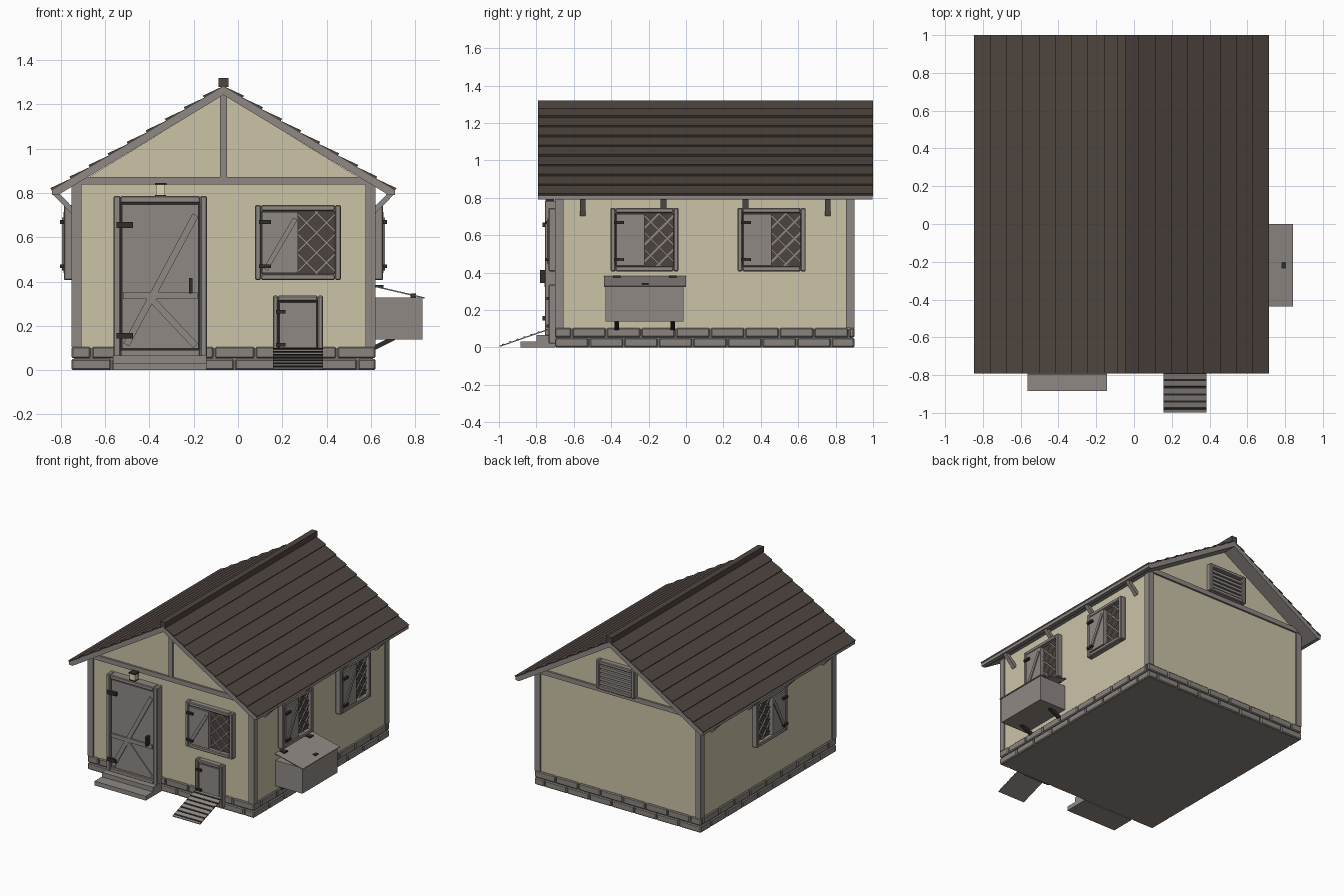
import bpy, bmesh, math

if "Cube" in bpy.data.objects:
    bpy.data.objects.remove(bpy.data.objects["Cube"])

def mat(name, r, g, b):
    lin = [((v / 255 + 0.055) / 1.055) ** 2.4 for v in (r, g, b)]
    m = bpy.data.materials.new(name)
    m.diffuse_color = (*lin, 1)
    m.use_nodes = True
    m.node_tree.nodes["Principled BSDF"].inputs["Base Color"].default_value = m.diffuse_color
    return m

CREAM = mat("cream plaster", 203, 195, 167)
GREY = mat("weathered grey wood", 144, 137, 132)
STONE = mat("grey stone", 138, 132, 126)
ROOF = mat("dark brown shingle", 79, 69, 63)
GLASS = mat("dark glass", 76, 68, 64)
IRON = mat("dark iron", 48, 45, 43)
GLOW = mat("pale lamp glass", 225, 215, 185)

CX = -0.066                      # house centre line
XL, XR, YF, YB = -0.742, 0.611, -0.69, 0.89   # wall planes

# Frames map (u across, v up, w outward) to world space
world = lambda u, v, w: (u, -w, v)
side = lambda u, v, w: (w, u, v)
front = lambda u, v, w: (u, YF - w, v)
back = lambda u, v, w: (u, YB + w, v)
right = lambda u, v, w: (XR + w, u, v)
left = lambda u, v, w: (XL - w, u, v)

def rect(u0, v0, u1, v1, w0, w1):
    return [(u0, v0), (u1, v0), (u1, v1), (u0, v1)], w0, w1

def bar(u0, v0, u1, v1, width, w0, w1):
    l = math.hypot(u1 - u0, v1 - v0)
    a, b = -(v1 - v0) / l * width / 2, (u1 - u0) / l * width / 2
    return [(u0 + a, v0 + b), (u0 - a, v0 - b), (u1 - a, v1 - b), (u1 + a, v1 + b)], w0, w1

def border(u0, v0, u1, v1, t, w0, w1):
    return [rect(u0, v0, u0 + t, v1, w0, w1), rect(u1 - t, v0, u1, v1, w0, w1),
            rect(u0 + t, v0, u1 - t, v0 + t, w0, w1), rect(u0 + t, v1 - t, u1 - t, v1, w0, w1)]

def part(name, frame, material, prisms, bevel=0):
    bm = bmesh.new()
    for poly, w0, w1 in prisms:
        a = [bm.verts.new(frame(u, v, w0)) for u, v in poly]
        b = [bm.verts.new(frame(u, v, w1)) for u, v in poly]
        bm.faces.new(a)
        bm.faces.new(b[::-1])
        for i in range(len(a)):
            j = (i + 1) % len(a)
            bm.faces.new((a[i], b[i], b[j], a[j]))
    bmesh.ops.recalc_face_normals(bm, faces=bm.faces)
    me = bpy.data.meshes.new(name)
    bm.to_mesh(me)
    bm.free()
    me.materials.append(material)
    ob = bpy.data.objects.new(name, me)
    bpy.context.collection.objects.link(ob)
    if bevel:
        mod = ob.modifiers.new("bevel", 'BEVEL')
        mod.width, mod.segments = bevel, 1
    return ob

# Walls with gables, and foundation
part("walls", world, CREAM, [([(XL, 0.1), (XR, 0.1), (XR, 0.83), (CX, 1.245), (XL, 0.83)], -YB, -YF)])
part("foundation", world, STONE, [rect(XL, 0, XR, 0.104, -YB, -YF)])

# Two courses of stone bricks round the base
for nm, fr, u0, u1 in (("front", front, XL - .01, XR + .01), ("back", back, XL - .01, XR + .01),
                       ("right", right, YF - .01, YB + .01), ("left", left, YF - .01, YB + .01)):
    bricks = []
    for row in (0, 1):
        u = u0 - row * 0.0925
        while u < u1 - 0.02:
            lo, hi = max(u, u0), min(u + 0.178, u1)
            bricks.append(rect(lo, 0.001 + row * 0.053, hi, 0.05 + row * 0.055, -0.01, 0.011))
            u += 0.185
    part(nm + "_bricks", fr, STONE, bricks, 0.006)

# Corner posts, tie beams, king post
posts = []
for x0 in (XL - 0.01, XR - 0.035):
    for w0 in (-YB - 0.01, -YF - 0.035):
        posts.append(rect(x0, 0.104, x0 + 0.045, 0.84, w0, w0 + 0.045))
part("corner_posts", world, GREY, posts)
for nm, fr in (("front", front), ("back", back)):
    part(nm + "_tie_beam", fr, GREY, [rect(XL - 0.008, 0.838, XR + 0.008, 0.873, -0.01, 0.014)])
part("king_post", front, GREY, [rect(CX - 0.016, 0.873, CX + 0.016, 1.245, -0.01, 0.012)])

# Roof deck, shingle courses, ridge cap, eave brackets
E = 0.775
part("roof_deck", world, GREY, [([(CX - E, 0.812), (CX, 1.282), (CX + E, 0.812), (CX + E, 0.792),
     (CX + 0.748, 0.790), (CX, 1.243), (CX - 0.748, 0.790), (CX - E, 0.792)], -0.998, 0.79)])
N = 9
courses, struts = [], []
for s in (-1, 1):
    def slope(t, h):
        return CX + s * (E * (1 - t) + 0.517 * h), 0.811 + 0.47 * t + 0.856 * h
    for i in range(N):
        a, b = i / N, (i + 1) / N
        courses.append(([slope(a, 0), slope(b, 0), slope(b, 0.002), slope(a, 0.013)], -1.0, 0.792))
    for y in (-0.553, -0.12, 0.318, 0.757):
        struts.append(bar(CX + s * 0.675, 0.712, CX + s * 0.76, 0.8, 0.024, -y - 0.015, -y + 0.015))
part("roof_shingles", world, ROOF, courses)
part("ridge_cap", world, ROOF, [rect(CX - 0.022, 1.278, CX + 0.022, 1.32, -1.0, 0.792)])
part("eave_brackets", world, GREY, struts)

# Windows: frame, hinged shutter on one half, latticed glass on the other
def window(name, fr, u0, u1, v0=0.407, v1=0.746):
    part(name + "_frame", fr, GREY, border(u0, v0, u1, v1, 0.027, 0, 0.045), 0.005)
    a, b, c, d = u0 + 0.027, v0 + 0.027, u1 - 0.027, v1 - 0.027
    m = (a + c) / 2
    part(name + "_glass", fr, GLASS, [rect(a, b, c, d, 0, 0.015)])
    part(name + "_shutter", fr, GREY, [rect(a + 0.005, b + 0.005, m, d - 0.005, 0.01, 0.046),
         bar(a + 0.02, b + 0.02, m - 0.012, d - 0.035, 0.022, 0.046, 0.054)])
    part(name + "_hinges", fr, IRON, [rect(a - 0.008, z - 0.008, a + 0.045, z + 0.008, 0.045, 0.062)
                                      for z in (b + 0.035, d - 0.05)])
    lattice = []
    k = b - (c - m)
    while k < d:                       # diamond lines clipped to the pane
        p, q = max(0, b - k), min(c - m, d - k)
        if q - p > 0.015:
            lattice.append(bar(m + p, k + p, m + q, k + q, 0.01, 0.015, 0.023))
            lattice.append(bar(c - p, k + p, c - q, k + q, 0.01, 0.015, 0.0235))
        k += 0.09
    part(name + "_lattice", fr, GREY, lattice)

window("front_window", front, 0.077, 0.465)
window("right_window_front", right, -0.403, -0.04)
window("right_window_rear", right, 0.275, 0.64)
window("left_window", left, -0.08, 0.283)

# Front door
part("door_frame", front, GREY, border(-0.562, 0.062, -0.14, 0.786, 0.031, 0, 0.065), 0.005)
part("door_gap", front, IRON, [rect(-0.535, 0.08, -0.165, 0.76, 0, 0.02)])
part("door_panel", front, GREY, [rect(-0.524, 0.098, -0.178, 0.748, 0.01, 0.055)])
part("door_braces", front, GREY, [rect(-0.52, 0.322, -0.182, 0.352, 0.055, 0.066),
     bar(-0.505, 0.115, -0.192, 0.7, 0.03, 0.055, 0.064),
     bar(-0.39, 0.32, -0.192, 0.11, 0.03, 0.055, 0.062)])
part("door_hinges", front, IRON, [rect(-0.548, z, -0.474, z + 0.025, 0.05, 0.076) for z in (0.143, 0.643)])
part("door_handle", front, IRON, [rect(-0.222, 0.345, -0.206, 0.415, 0.05, 0.09)])
part("door_steps", world, GREY, [rect(-0.565, 0, -0.142, 0.032, 0.7, 0.885),
                                 rect(-0.565, 0.032, -0.142, 0.066, 0.7, 0.8)])

# Lantern above the door
part("lantern_glass", front, GLOW, [rect(-0.371, 0.792, -0.329, 0.836, 0.02, 0.058)])
part("lantern_caps", front, IRON, [rect(-0.376, 0.836, -0.324, 0.846, 0.014, 0.064),
     rect(-0.374, 0.786, -0.326, 0.792, 0.016, 0.062), rect(-0.36, 0.8, -0.34, 0.83, 0, 0.02)])

# Small animal hatch and its ramp
part("hatch_frame", front, GREY, border(0.157, 0.02, 0.384, 0.336, 0.024, 0, 0.045), 0.005)
part("hatch_gap", front, IRON, [rect(0.175, 0.03, 0.365, 0.32, 0, 0.018)])
part("hatch_panel", front, GREY, [rect(0.187, 0.05, 0.354, 0.306, 0.01, 0.04)])
part("hatch_hinges", front, IRON, [rect(0.172, z, 0.215, z + 0.016, 0.035, 0.055) for z in (0.107, 0.255)])
part("ramp", side, GREY, [bar(-0.725, 0.1, -0.996, 0.006, 0.006, 0.157, 0.384)])
slats = []
for i in range(7):
    y = -0.75 - i * 0.038
    z = 0.1 + (y + 0.725) * 0.347 + 0.005
    slats.append(bar(y - 0.005, z - 0.0017, y + 0.005, z + 0.0017, 0.004, 0.157, 0.384))
part("ramp_slats", side, IRON, slats)

# Nest box on the right wall
part("nest_box", world, GREY, [rect(XR, 0.138, 0.833, 0.328, 0.013, 0.43)])
part("nest_box_lid", world, GREY, [bar(XR, 0.38, 0.842, 0.326, 0.006, 0.0, 0.438)])
part("nest_box_hinges", world, IRON, [rect(XR, 0.374, 0.657, 0.384, y - 0.02, y + 0.02) for y in (0.07, 0.37)])
part("nest_box_latch", world, IRON, [rect(0.78, 0.328, 0.805, 0.345, 0.2, 0.235)])
part("nest_box_supports", world, IRON, [bar(0.615, 0.1, 0.705, 0.145, 0.02, y - 0.012, y + 0.012)
                                        for y in (0.07, 0.37)])

# Louvred vent in the back gable
part("vent_frame", back, GREY, border(CX - 0.16, 0.872, CX + 0.16, 1.085, 0.027, 0, 0.045), 0.005)
part("vent_backing", back, GLASS, [rect(CX - 0.14, 0.89, CX + 0.14, 1.07, 0, 0.012)])
part("vent_louvres", back, GREY, [rect(CX - 0.134, 0.905 + i * 0.03, CX + 0.134, 0.924 + i * 0.03, 0.01, 0.034)
                                  for i in range(5)])
